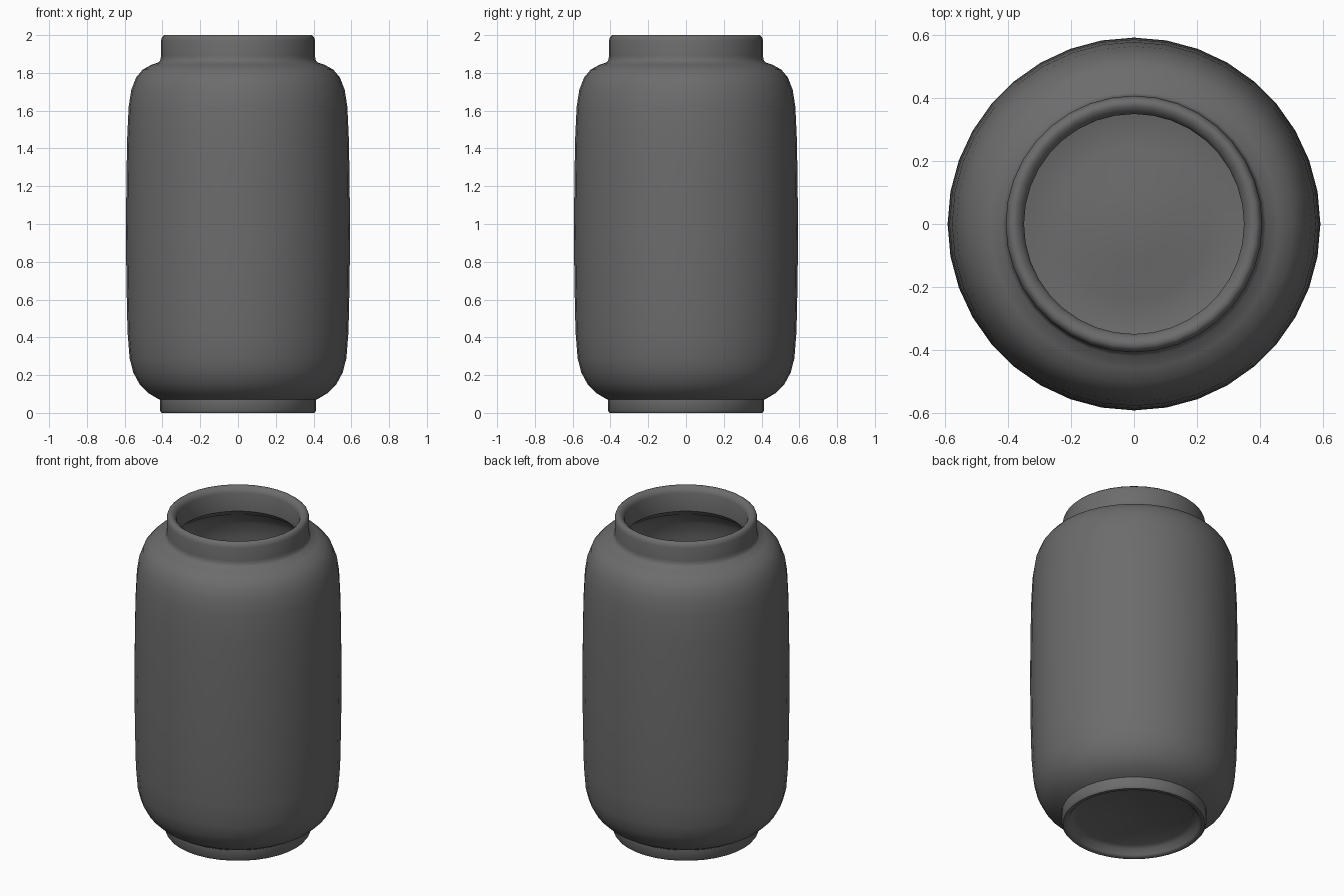
import bpy
import bmesh
import math

SIDES = 36

cube = bpy.data.objects.get("Cube")
if cube:
    bpy.data.objects.remove(cube, do_unlink=True)

# Single ceramic colour
ceramic = bpy.data.materials.new("dark grey ceramic")
ceramic.use_nodes = True
GREY = (0.15, 0.15, 0.15, 1)
ceramic.diffuse_color = GREY
ceramic.node_tree.nodes["Principled BSDF"].inputs["Base Color"].default_value = GREY


def lathe(name, profile):
    """Spin (radius, height) points round z; ends on the axis close the form."""
    bm = bmesh.new()
    verts = [bm.verts.new((r, 0, z)) for r, z in profile]
    edges = [bm.edges.new(pair) for pair in zip(verts, verts[1:])]
    bmesh.ops.spin(bm, geom=verts + edges, cent=(0, 0, 0), axis=(0, 0, 1),
                   angle=math.tau, steps=SIDES, use_duplicate=False)
    bmesh.ops.remove_doubles(bm, verts=bm.verts, dist=0.0005)
    bmesh.ops.recalc_face_normals(bm, faces=bm.faces)
    mesh = bpy.data.meshes.new(name)
    bm.to_mesh(mesh)
    bm.free()
    mesh.materials.append(ceramic)
    obj = bpy.data.objects.new(name, mesh)
    bpy.context.collection.objects.link(obj)
    bpy.ops.object.select_all(action="DESELECT")
    obj.select_set(True)
    bpy.context.view_layer.objects.active = obj
    bpy.ops.object.shade_smooth_by_angle(angle=math.radians(50))
    return obj


# Domed underside and foot ring
foot = [(0, 0.09), (0.12, 0.085), (0.24, 0.065), (0.33, 0.05), (0.36, 0.04),
        (0.375, 0.01), (0.385, 0), (0.405, 0), (0.414, 0.012), (0.414, 0.07)]

# Rounded body wall
body = [(0.43, 0.078), (0.475, 0.105), (0.52, 0.15), (0.555, 0.215),
        (0.574, 0.29), (0.585, 0.43), (0.591, 0.7), (0.593, 0.96),
        (0.591, 1.22), (0.587, 1.45), (0.579, 1.62), (0.565, 1.71),
        (0.54, 1.775), (0.505, 1.817), (0.46, 1.842), (0.42, 1.856)]

# Neck and rolled rim
neck = [(0.41, 1.87), (0.408, 1.89), (0.408, 1.97), (0.402, 1.99),
        (0.39, 2), (0.375, 1.998), (0.358, 1.985), (0.35, 1.965), (0.35, 1.85)]

# Hollow interior with a slightly raised floor
inside = [(0.41, 1.8), (0.47, 1.77), (0.51, 1.7), (0.53, 1.6), (0.54, 1.2),
          (0.54, 0.7), (0.53, 0.36), (0.5, 0.24), (0.44, 0.16),
          (0.36, 0.12), (0.24, 0.125), (0.12, 0.145), (0, 0.15)]

lathe("jar", foot + body + neck + inside)
